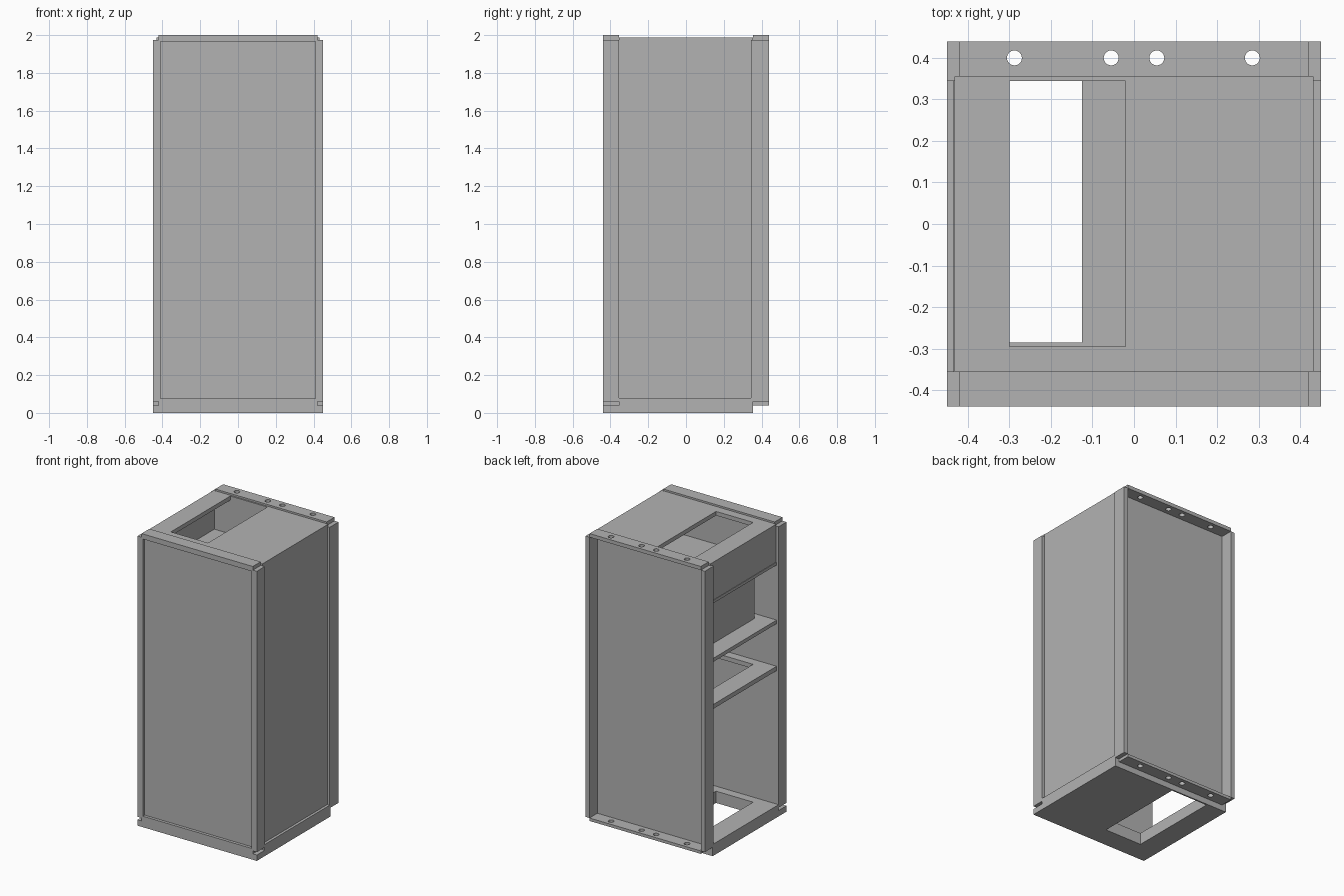
import bpy, bmesh
from mathutils import Matrix

cube = bpy.data.objects.get("Cube")
if cube:
    bpy.data.objects.remove(cube, do_unlink=True)

grey = bpy.data.materials.new("cabinet_grey")
grey.use_nodes = True
grey.diffuse_color = (0.45, 0.45, 0.45, 1)
grey.node_tree.nodes["Principled BSDF"].inputs["Base Color"].default_value = (0.45, 0.45, 0.45, 1)


def make_object(name, bm):
    bmesh.ops.recalc_face_normals(bm, faces=bm.faces)
    mesh = bpy.data.meshes.new(name)
    bm.to_mesh(mesh)
    bm.free()
    mesh.materials.append(grey)
    obj = bpy.data.objects.new(name, mesh)
    bpy.context.scene.collection.objects.link(obj)
    return obj


def box(name, x, y, z):
    """Box from (min, max) pairs on each axis."""
    bm = bmesh.new()
    bmesh.ops.create_cube(bm, size=1)
    for v in bm.verts:
        v.co = [r[0] if c < 0 else r[1] for c, r in zip(v.co, (x, y, z))]
    return make_object(name, bm)


def plate(name, x, y, z, hole_x, hole_y):
    """Horizontal plate with a rectangular opening."""
    bm = bmesh.new()
    rings = []
    for h in z:
        for rx, ry in ((x, y), (hole_x, hole_y)):
            rings.append([bm.verts.new((rx[i], ry[j], h))
                          for i, j in ((0, 0), (1, 0), (1, 1), (0, 1))])
    low_out, low_in, top_out, top_in = rings
    for a, b in ((low_out, low_in), (low_in, top_in), (top_in, top_out), (top_out, low_out)):
        for i in range(4):
            k = (i + 1) % 4
            bm.faces.new((a[i], a[k], b[k], b[i]))
    return make_object(name, bm)


def drilled_bar(name, x, y, z):
    """Bar with four round bolt holes."""
    bar = box(name, x, y, z)
    bm = bmesh.new()
    for hx in (-0.288, -0.055, 0.055, 0.285):
        bmesh.ops.create_cone(bm, cap_ends=True, segments=24, radius1=0.018, radius2=0.018,
                              depth=0.3, matrix=Matrix.Translation((hx, 0.4, z[0])))
    cutter = make_object(name + "_cutter", bm)
    cutter.hide_render = True
    mod = bar.modifiers.new("bolt_holes", 'BOOLEAN')
    mod.operation = 'DIFFERENCE'
    mod.solver = 'EXACT'
    mod.object = cutter
    bpy.context.view_layer.objects.active = bar
    bpy.ops.object.modifier_apply(modifier=mod.name)
    bpy.data.objects.remove(cutter, do_unlink=True)


FRONT, BACK = (-0.44, -0.355), (0.355, 0.44)
WIDE, INNER = (-0.45, 0.45), (-0.42, 0.42)
MID = (-0.355, 0.355)
WELL_X, WELL_Y = (-0.3, -0.02), (-0.295, 0.345)
DUCT_X, DUCT_Y = (-0.3, -0.125), (-0.285, 0.345)

# Corner posts
for side, s in (("right", -1), ("left", 1)):
    outer = sorted((s * 0.42, s * 0.45))
    lip = sorted((s * 0.41, s * 0.42))
    box("front_post_" + side, outer, FRONT, (0.06, 1.975))
    box("front_lip_" + side, lip, FRONT, (0.075, 1.965))
    box("back_post_" + side, outer, BACK, (0.06, 1.975))

# Base and horizontal bars
plate("base", WIDE, MID, (0, 0.08), WELL_X, WELL_Y)
box("plinth", WIDE, FRONT, (0, 0.04))
box("bottom_front_bar", INNER, FRONT, (0.04, 0.075))
box("top_front_bar", INNER, FRONT, (1.965, 2))
drilled_bar("top_back_bar", INNER, BACK, (1.975, 2))
drilled_bar("bottom_back_bar", INNER, BACK, (0.04, 0.06))

# Closed panels
box("front_panel", (-0.41, 0.41), (-0.42, -0.355), (0.075, 1.965))
box("back_panel", (-0.45, 0.45), (0.345, 0.355), (0.08, 1.975))
box("left_panel", (0.415, 0.432), MID, (0.08, 1.96))
box("upper_right_panel", (-0.432, -0.42), MID, (1.73, 1.96))

# Top and shelves
plate("top_plate", (-0.432, 0.432), MID, (1.96, 1.988), WELL_X, WELL_Y)
plate("upper_shelf", (-0.435, 0.415), MID, (1.71, 1.73), DUCT_X, DUCT_Y)
plate("middle_shelf", (-0.435, 0.415), MID, (1.31, 1.335), DUCT_X, DUCT_Y)
plate("lower_shelf", (-0.435, 0.415), MID, (0.99, 1.02), WELL_X, WELL_Y)

# Duct between the upper two shelves
box("duct_outer_wall", (-0.31, -0.3), (-0.295, 0.345), (1.335, 1.71))
box("duct_inner_wall", (-0.125, -0.115), (-0.295, 0.345), (1.335, 1.71))
box("duct_front_wall", DUCT_X, (-0.295, -0.285), (1.335, 1.71))
